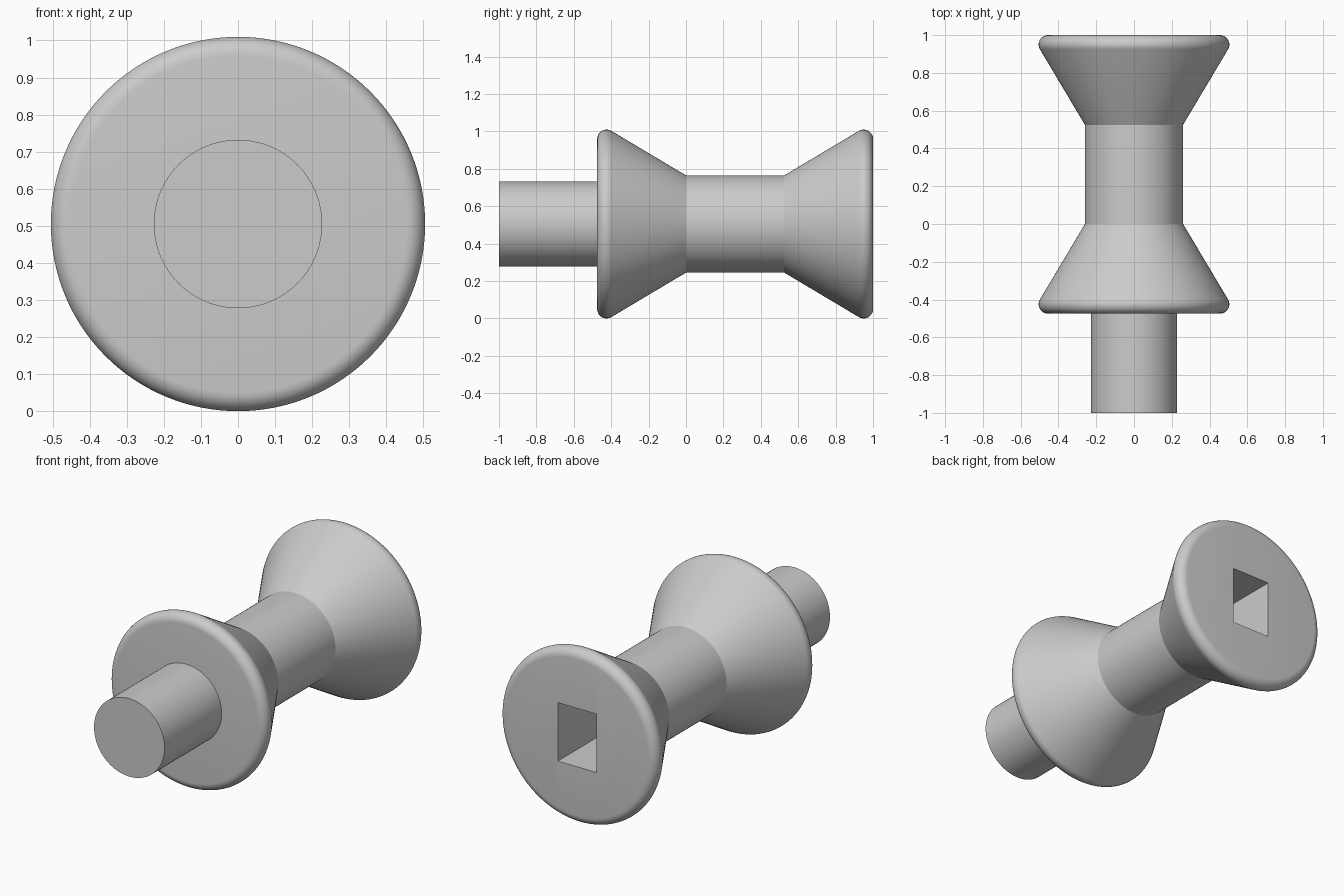
import bpy, bmesh, math
from mathutils import Matrix, Vector

cube = bpy.data.objects.get("Cube")
if cube:
    bpy.data.objects.remove(cube, do_unlink=True)

RIM = 0.505            # flange radius, also the height of the axis
FILLET = 0.05          # rounding of the flange rims
CORE = 0.26            # radius of the middle barrel
SEGMENTS = 128

grey = bpy.data.materials.new("plain grey")
colour = (0.6, 0.6, 0.6, 1)
grey.use_nodes = True
grey.diffuse_color = colour
grey.node_tree.nodes["Principled BSDF"].inputs["Base Color"].default_value = colour


def lathe(name, profile):
    """Turn (radius, y) points around the horizontal axis and cap both ends."""
    bm = bmesh.new()
    rings = []
    for r, y in profile:
        ring = []
        for i in range(SEGMENTS):
            a = math.tau * i / SEGMENTS
            ring.append(bm.verts.new((r * math.cos(a), y, RIM + r * math.sin(a))))
        rings.append(ring)
    for a, b in zip(rings, rings[1:]):
        for i in range(SEGMENTS):
            j = (i + 1) % SEGMENTS
            bm.faces.new((a[i], a[j], b[j], b[i]))
    bm.faces.new(rings[0])
    bm.faces.new(rings[-1])
    bmesh.ops.recalc_face_normals(bm, faces=bm.faces)
    mesh = bpy.data.meshes.new(name)
    bm.to_mesh(mesh)
    bm.free()
    mesh.materials.append(grey)
    obj = bpy.data.objects.new(name, mesh)
    bpy.context.collection.objects.link(obj)
    return obj


def activate(obj):
    bpy.ops.object.select_all(action="DESELECT")
    obj.select_set(True)
    bpy.context.view_layer.objects.active = obj


# Flange profile: rounded rim running from the cone to the flat end face
def rim_arc(steps=10):
    start, end = math.radians(-31), math.radians(90)
    for i in range(steps + 1):
        t = start + (end - start) * i / steps
        yield RIM - FILLET + FILLET * math.cos(t), FILLET * math.sin(t) - FILLET


back = [(r, 1 + y) for r, y in rim_arc()]
front = [(r, -0.475 - y) for r, y in rim_arc()][::-1]

# Spool body: two flared flanges joined by a barrel
spool = lathe("spool_body", front + [(CORE, 0), (CORE, 0.525)] + back)

# Rectangular socket sunk into the back face
cutter_mesh = bpy.data.meshes.new("socket_cutter")
bm = bmesh.new()
bmesh.ops.create_cube(bm, size=1, matrix=Matrix.LocRotScale(
    Vector((0, 0.8, RIM)), None, Vector((0.25, 0.6, 0.34))))
bm.to_mesh(cutter_mesh)
bm.free()
cutter_mesh.materials.append(grey)
cutter = bpy.data.objects.new("socket_cutter", cutter_mesh)
cutter.hide_render = True
bpy.context.collection.objects.link(cutter)

activate(spool)
cut = spool.modifiers.new("socket", "BOOLEAN")
cut.operation = "DIFFERENCE"
cut.solver = "EXACT"
cut.object = cutter
bpy.ops.object.modifier_apply(modifier=cut.name)
bpy.data.objects.remove(cutter, do_unlink=True)

# Round shaft standing out of the front flange
shaft = lathe("front_shaft", [(0.227, -1), (0.227, -0.46)])

for part in (spool, shaft):
    activate(part)
    bpy.ops.object.shade_smooth_by_angle(angle=math.radians(25))
